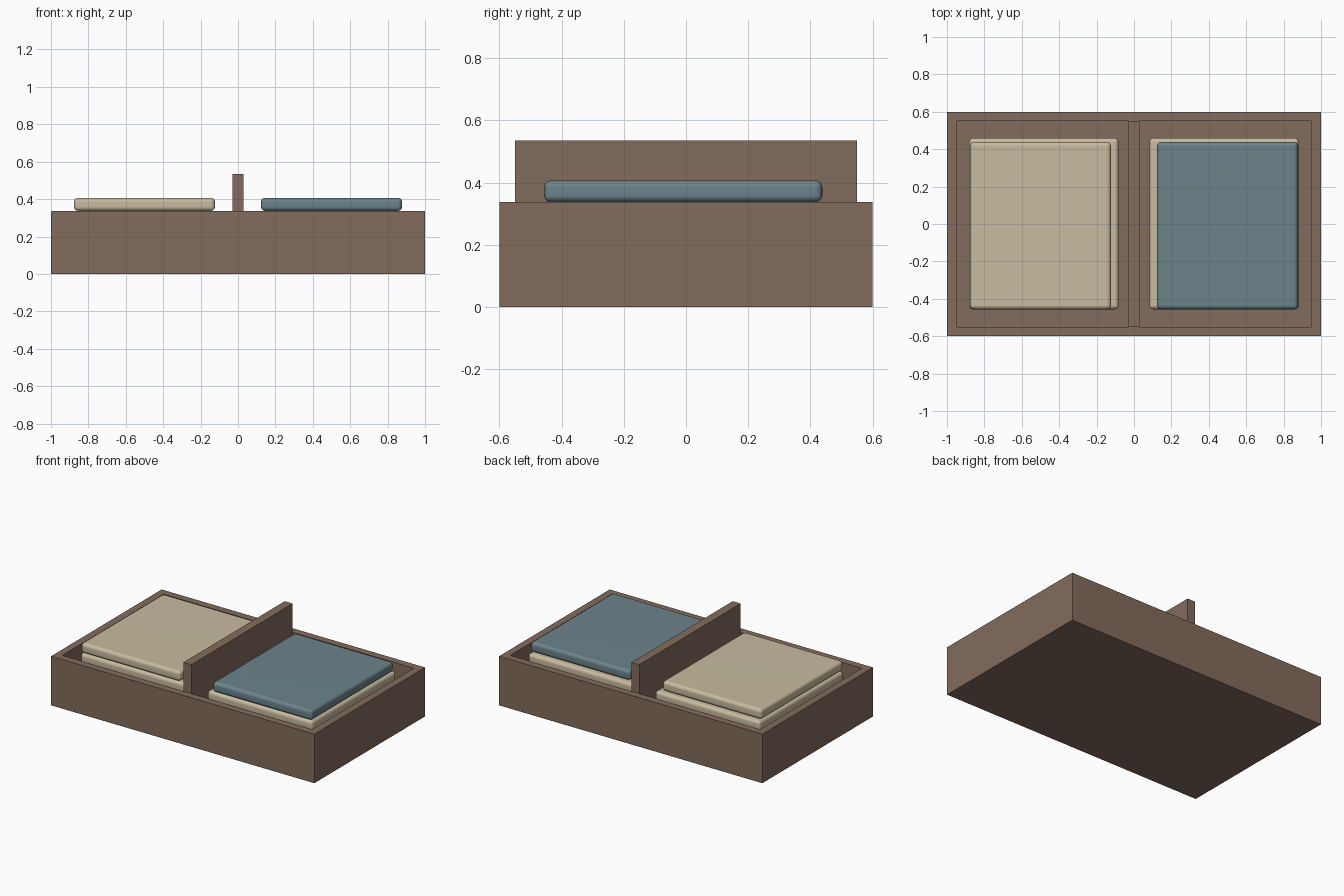
import bpy
import bmesh
from mathutils import Vector

cube = bpy.data.objects.get("Cube")
if cube:
    bpy.data.objects.remove(cube, do_unlink=True)


def material(name, rgb):
    mat = bpy.data.materials.new(name)
    mat.use_nodes = True
    mat.diffuse_color = (*rgb, 1)
    mat.node_tree.nodes["Principled BSDF"].inputs["Base Color"].default_value = (*rgb, 1)
    return mat


wood = material("brown wood", (0.23, 0.15, 0.11))
cream = material("cream cloth", (0.58, 0.50, 0.35))
blue = material("grey blue cloth", (0.15, 0.23, 0.26))


def box(name, low, high, mat, radius=0):
    """Box between two corners, with rounded edges if a radius is given."""
    low, high = Vector(low), Vector(high)
    bm = bmesh.new()
    bmesh.ops.create_cube(bm, size=1)
    bmesh.ops.scale(bm, vec=high - low, verts=bm.verts)
    mesh = bpy.data.meshes.new(name)
    bm.to_mesh(mesh)
    bm.free()
    mesh.materials.append(mat)
    obj = bpy.data.objects.new(name, mesh)
    obj.location = (low + high) / 2
    bpy.context.collection.objects.link(obj)
    if radius:
        bevel = obj.modifiers.new("Rounded edges", "BEVEL")
        bevel.width = radius
        bevel.segments = 4
        mesh.shade_smooth()
        obj.modifiers.new("Keep flats", "WEIGHTED_NORMAL")
    return obj


# Open tray: a solid block with its top face inset and pushed down to the floor
height, wall, floor = 0.337, 0.05, 0.05
tray = box("tray", (-1, -0.6, 0), (1, 0.6, height), wood)
bm = bmesh.new()
bm.from_mesh(tray.data)
bm.faces.ensure_lookup_table()
top = max(bm.faces, key=lambda f: f.calc_center_median().z)
bmesh.ops.inset_region(bm, faces=[top], thickness=wall, use_even_offset=True)
cavity = bmesh.ops.extrude_discrete_faces(bm, faces=[top])["faces"][0]
bmesh.ops.translate(bm, vec=(0, 0, floor - height), verts=cavity.verts)
bm.to_mesh(tray.data)
bm.free()

# Centre divider
box("divider", (-0.03, -0.55, floor), (0.03, 0.55, 0.535), wood)

# Two stacks of folded cloths, the top one slightly smaller
layers, cloth = 4, (height - floor) / 4
for side, label, top_colour in ((-1, "right", cream), (1, "left", blue)):
    for i in range(layers + 1):
        last = i == layers
        inner, outer = (0.123, 0.877) if last else (0.082, 0.882)
        back = 0.438 if last else 0.46
        xs = sorted((side * inner, side * outer))
        z = floor + i * cloth
        box(f"{label}_folded_cloth_{i + 1}", (xs[0], -0.456, z),
            (xs[1], back, z + 0.07), top_colour if last else cream, 0.022)
